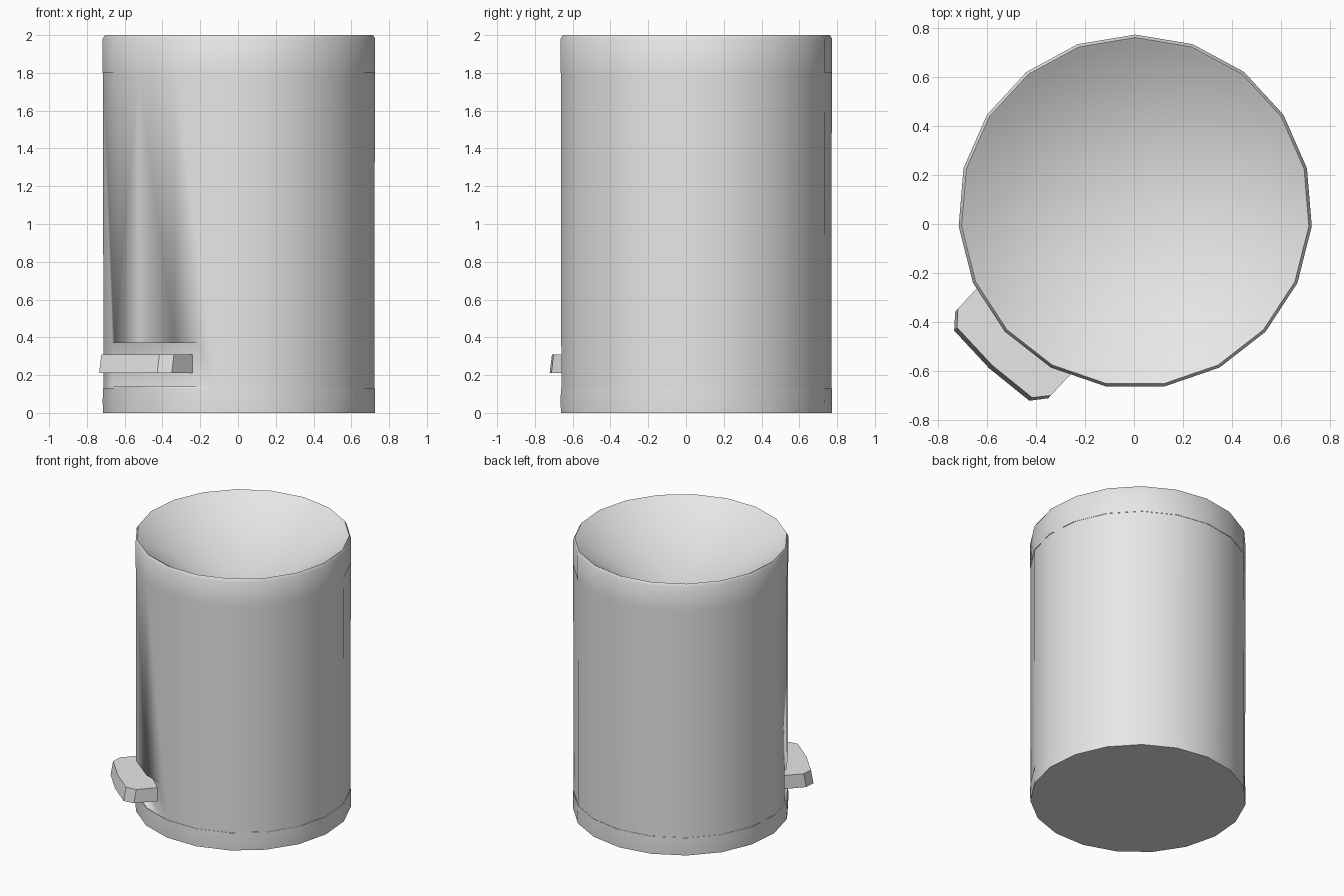
import bpy, bmesh, math
from mathutils import Matrix, Vector

if "Cube" in bpy.data.objects:
    bpy.data.objects.remove(bpy.data.objects["Cube"])

SIDES = 19
CENTRE = Vector((0.005, 0.05, 0))
PEDAL_TURN = math.radians(227)          # direction the pedal points to

grey = bpy.data.materials.new("grey_metal")
grey.diffuse_color = (0.8, 0.8, 0.8, 1)
grey.use_nodes = True
grey.node_tree.nodes["Principled BSDF"].inputs["Base Color"].default_value = grey.diffuse_color


def finish(name, bm, angle=40):
    bmesh.ops.recalc_face_normals(bm, faces=bm.faces)
    me = bpy.data.meshes.new(name)
    bm.to_mesh(me)
    bm.free()
    ob = bpy.data.objects.new(name, me)
    bpy.context.collection.objects.link(ob)
    me.materials.append(grey)
    bpy.ops.object.select_all(action='DESELECT')
    ob.select_set(True)
    bpy.context.view_layer.objects.active = ob
    bpy.ops.object.shade_smooth_by_angle(angle=math.radians(angle))
    return ob


def lathe(profile):
    """Revolve (radius, z) points; radius 0 closes to a tip."""
    bm = bmesh.new()
    rings = []
    for r, z in profile:
        if r == 0:
            rings.append([bm.verts.new(CENTRE + Vector((0, 0, z)))] * SIDES)
            continue
        ring = []
        for i in range(SIDES):
            a = math.pi / 2 + math.tau * i / SIDES
            ring.append(bm.verts.new(CENTRE + Vector((r * math.cos(a), r * math.sin(a), z))))
        rings.append(ring)
    for lo, hi in zip(rings, rings[1:]):
        for i in range(SIDES):
            j = (i + 1) % SIDES
            loop = list(dict.fromkeys((lo[i], lo[j], hi[j], hi[i])))
            bm.faces.new(loop)
    return bm


def prism(outline, z0, z1, top_scale=1.0):
    """Extrude an (outward, sideways) outline, turned to face the pedal side."""
    bm = bmesh.new()
    turn = Matrix.Translation(CENTRE) @ Matrix.Rotation(PEDAL_TURN, 4, 'Z')
    low = [bm.verts.new(turn @ Vector((u, v, z0))) for u, v in outline]
    high = [bm.verts.new(turn @ Vector((u * top_scale, v, z1))) for u, v in outline]
    bm.faces.new(low[::-1])
    bm.faces.new(high)
    for i in range(len(low)):
        j = (i + 1) % len(low)
        bm.faces.new((low[i], low[j], high[j], high[i]))
    return bm


# Base ring with closed underside
finish("base", lathe([(0, 0), (0.722, 0), (0.724, 0.06), (0.722, 0.13)]))

# Wall, with a flat pedal recess cut into it
wall = finish("wall", lathe([(0, 0.13), (0.72, 0.13), (0.722, 1.8), (0, 1.8)]))
cutter = finish("recess_cutter", prism([(0.64, -0.6), (1.0, -0.6), (1.0, 0.6), (0.64, 0.6)], 0.14, 0.37))
cutter.hide_render = True
cut = wall.modifiers.new("recess", 'BOOLEAN')
cut.operation = 'DIFFERENCE'
cut.solver = 'EXACT'
cut.object = cutter
bpy.context.view_layer.objects.active = wall
# the cut goes first, then any smoothing
bpy.ops.object.modifier_move_to_index(modifier=cut.name, index=0)
bpy.ops.object.modifier_apply(modifier=cut.name)
bpy.data.objects.remove(cutter)

# Remove the hidden end caps of the wall
bm = bmesh.new()
bm.from_mesh(wall.data)
caps = [f for f in bm.faces if all(abs(v.co.z - 0.13) < 1e-3 for v in f.verts)
        or all(abs(v.co.z - 1.8) < 1e-3 for v in f.verts)]
bmesh.ops.delete(bm, geom=caps, context='FACES')
bm.to_mesh(wall.data)
bm.free()

# Lid: short collar, rounded rim and a funnel sinking inwards
finish("lid", lathe([(0.724, 1.8), (0.724, 1.98), (0.712, 2.0), (0.695, 1.99), (0, 1.52)]), 60)

# Pedal with clipped outer corners
pedal = [(0.62, -0.26), (0.80, -0.26), (0.86, -0.21),
         (0.875, 0.0), (0.86, 0.21), (0.80, 0.26), (0.62, 0.26)]
finish("pedal", prism(pedal, 0.21, 0.31, 0.98))
